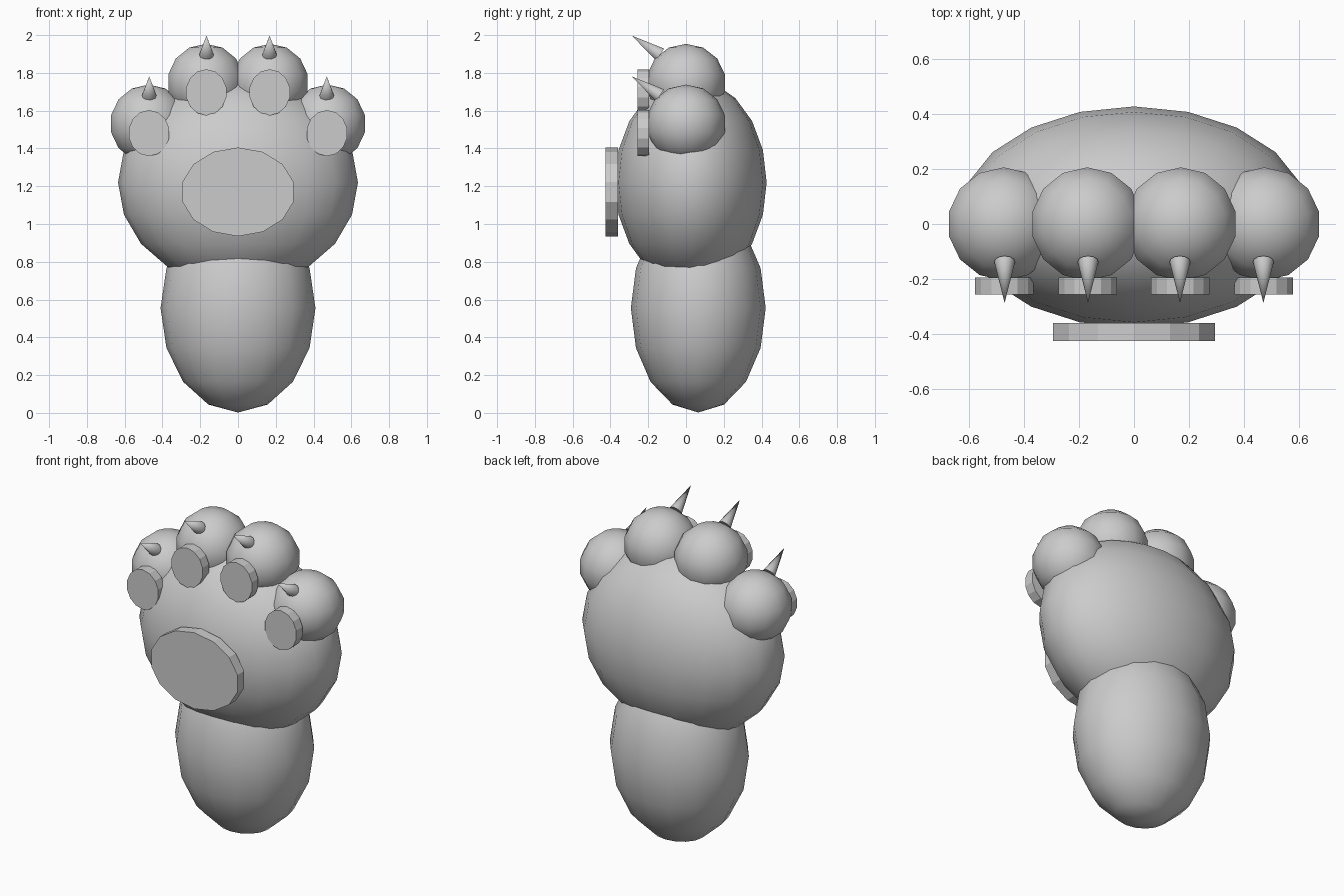
import bpy
from math import radians, pi

if "Cube" in bpy.data.objects:
    bpy.data.objects.remove(bpy.data.objects["Cube"])


def finish(obj, name, smooth):
    obj.name = name
    if smooth:
        bpy.ops.object.shade_smooth_by_angle(angle=radians(50))
    return obj


def ellipsoid(name, loc, radii, segs, rings):
    bpy.ops.mesh.primitive_uv_sphere_add(segments=segs, ring_count=rings, radius=1, location=loc)
    obj = bpy.context.object
    obj.scale = radii
    bpy.ops.object.transform_apply(location=False, rotation=False, scale=True)
    return finish(obj, name, True)


def pad(name, x, z, rx, rz, y_front, y_back):
    # flat faceted disc facing the front
    bpy.ops.mesh.primitive_cylinder_add(vertices=14, radius=1, depth=1,
                                        location=(x, (y_front + y_back) / 2, z),
                                        rotation=(pi / 2, 0, 0))
    obj = bpy.context.object
    obj.scale = (rx, rz, y_back - y_front)
    return finish(obj, name, False)


def claw(name, x, z):
    # cone from the toe surface, leaning forward and up
    lean = radians(56)
    bpy.ops.mesh.primitive_cone_add(vertices=12, radius1=0.038, radius2=0, depth=0.18,
                                    location=(x, -0.212, z), rotation=(lean, 0, 0))
    return finish(bpy.context.object, name, True)


# wrist and palm
ellipsoid("wrist", (0, 0.065, 0.555), (0.41, 0.357, 0.553), 16, 8)
ellipsoid("palm", (0, 0.025, 1.22), (0.635, 0.402, 0.552), 20, 10)
pad("palm_pad", 0, 1.17, 0.302, 0.235, -0.425, -0.36)

# toes with pads and claws, mirrored left and right
for kind, x, z in (("inner", 0.17, 1.747), ("outer", 0.473, 1.531)):
    for side, s in (("left", -1), ("right", 1)):
        tag = f"{kind}_{side}"
        ellipsoid(f"toe_{tag}", (s * x, 0, z), (0.209, 0.211, 0.207), 14, 7)
        pad(f"toe_pad_{tag}", s * (x - 0.002), z - 0.05, 0.109, 0.122, -0.257, -0.195)
        claw(f"claw_{tag}", s * (x - 0.003), z + 0.2)
